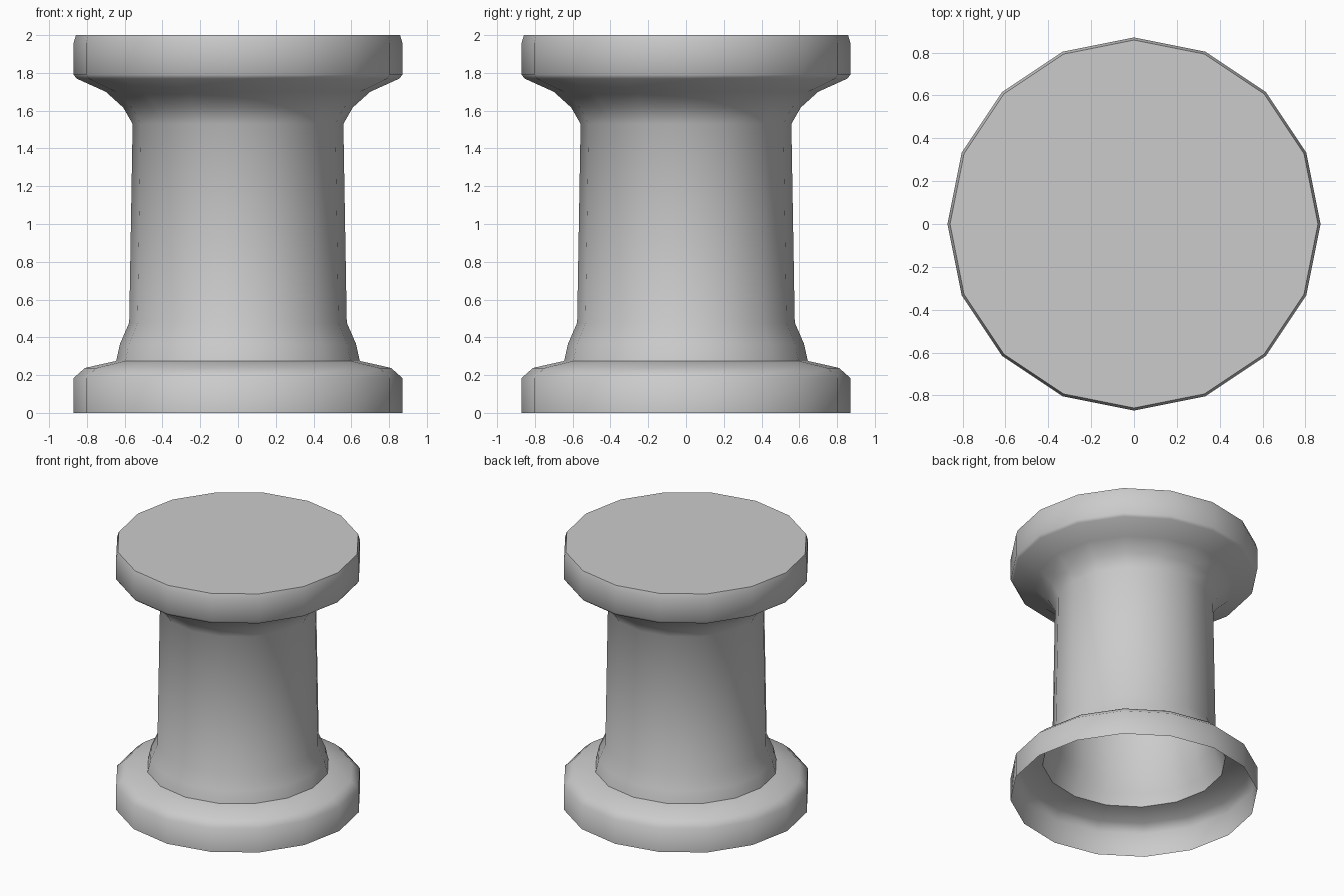
import bpy, bmesh, math

cube = bpy.data.objects.get("Cube")
if cube:
    bpy.data.objects.remove(cube, do_unlink=True)

SIDES = 16

# Single grey colour
grey = bpy.data.materials.new("light_grey")
grey.use_nodes = True
colour = (0.6, 0.6, 0.6, 1)
grey.diffuse_color = colour
grey.node_tree.nodes["Principled BSDF"].inputs["Base Color"].default_value = colour

# Outline as (radius, height): base flange, flared waist, top flange
profile = [
    (0.87, 0), (0.87, 0.185), (0.81, 0.238), (0.645, 0.275),
    (0.625, 0.365), (0.576, 0.478), (0.558, 1.53), (0.608, 1.617),
    (0.70, 1.70), (0.855, 1.77), (0.87, 1.79), (0.87, 1.96), (0.858, 2),
]


def add_ring(bm, radius, height):
    angles = [math.tau * i / SIDES for i in range(SIDES)]
    return [bm.verts.new((radius * math.cos(a), radius * math.sin(a), height))
            for a in angles]


# Hollow spool shell, open underneath and closed on top
bm = bmesh.new()
rings = [add_ring(bm, r, z) for r, z in profile]
for low, high in zip(rings, rings[1:]):
    for i in range(SIDES):
        j = (i + 1) % SIDES
        bm.faces.new((low[i], low[j], high[j], high[i]))
bm.faces.new(rings[-1])

mesh = bpy.data.meshes.new("spool_body")
bm.to_mesh(mesh)
bm.free()
mesh.materials.append(grey)
spool = bpy.data.objects.new("spool_body", mesh)
bpy.context.collection.objects.link(spool)

# Smooth sides with crisp top rim and waist seam
bpy.ops.object.select_all(action="DESELECT")
spool.select_set(True)
bpy.context.view_layer.objects.active = spool
bpy.ops.object.shade_smooth_by_angle(angle=math.radians(50))
